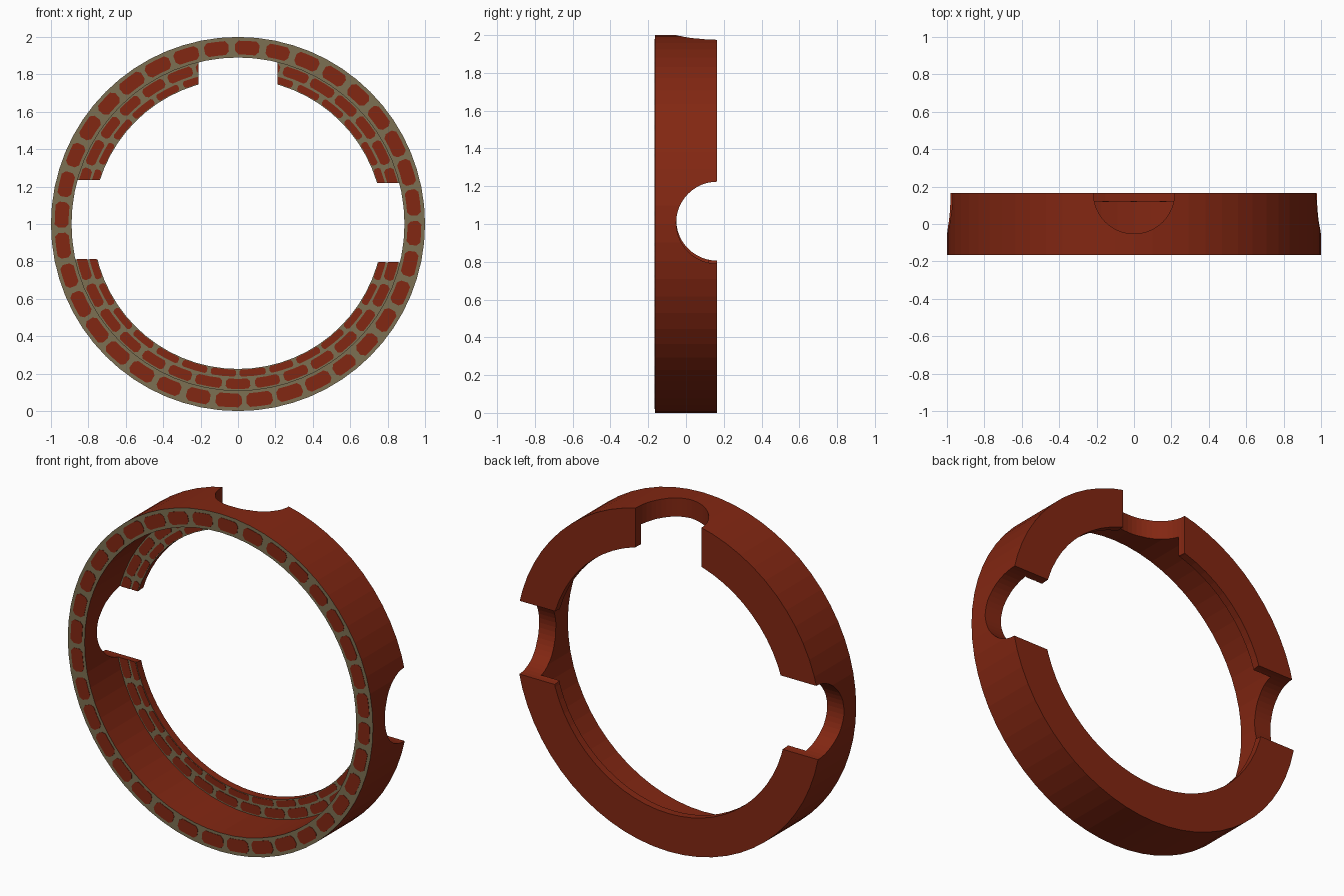
import bpy, bmesh, math, random
from mathutils import Matrix

if "Cube" in bpy.data.objects:
    bpy.data.objects.remove(bpy.data.objects["Cube"])

random.seed(4)
N = 64                     # sides of the ring
FRONT, BACK, LIP = -0.165, 0.165, 0.12
R_OUT, R_IN, R_LIP = 1.0, 0.89, 0.775


def material(name, rgb):
    m = bpy.data.materials.new(name)
    m.diffuse_color = (*rgb, 1)
    m.use_nodes = True
    m.node_tree.nodes["Principled BSDF"].inputs["Base Color"].default_value = m.diffuse_color
    return m


brick = material("brick red", (0.225, 0.020, 0.006))
mortar = material("mortar grey", (0.20, 0.16, 0.085))


def make(name, bm, mats):
    bmesh.ops.recalc_face_normals(bm, faces=bm.faces)
    me = bpy.data.meshes.new(name)
    bm.to_mesh(me)
    bm.free()
    for m in mats:
        me.materials.append(m)
    ob = bpy.data.objects.new(name, me)
    bpy.context.collection.objects.link(ob)
    return ob


def polar(r, a, y):
    return (r * math.sin(a), y, 1 + r * math.cos(a))


# Ring: stepped profile (radius, y) revolved about the y axis
profile = [(R_OUT, FRONT), (R_OUT, BACK), (R_LIP, BACK),
           (R_LIP, LIP), (R_IN, LIP), (R_IN, FRONT)]
bm = bmesh.new()
loops = [[bm.verts.new(polar(r, 2 * math.pi * i / N, y)) for r, y in profile]
         for i in range(N)]
for i in range(N):
    a, b = loops[i], loops[(i + 1) % N]
    for j in range(6):
        k = (j + 1) % 6
        bm.faces.new((a[j], a[k], b[k], b[j]))
bmesh.ops.recalc_face_normals(bm, faces=bm.faces)
for f in bm.faces:                       # front-facing faces show mortar
    f.normal_update()
    f.material_index = 1 if f.normal.y < -0.9 else 0
ring = make("ring", bm, [brick, mortar])


# Brick plates: rounded blocks following the arc
def brick_row(bm, r0, r1, y, count, fill, phase):
    step = 2 * math.pi / count
    for i in range(count):
        mid = (i + phase) * step
        half = step * fill / 2 * random.uniform(0.92, 1.06)
        c = (r1 - r0) * 0.25             # corner cut
        ca = c / r1
        pts = [(r0, mid - half + ca), (r0, mid), (r0, mid + half - ca),
               (r0 + c, mid + half), (r1 - c, mid + half),
               (r1, mid + half - ca), (r1, mid), (r1, mid - half + ca),
               (r1 - c, mid - half), (r0 + c, mid - half)]
        top = [bm.verts.new(polar(r, a, y - 0.002)) for r, a in pts]
        low = [bm.verts.new(polar(r, a, y + 0.002)) for r, a in pts]
        bm.faces.new(top)
        bm.faces.new(low[::-1])
        for k in range(10):
            n = (k + 1) % 10
            bm.faces.new((top[k], low[k], low[n], top[n]))


bm = bmesh.new()
brick_row(bm, 0.906, 0.98, FRONT, 36, 0.82, 0.3)
make("front_bricks", bm, [brick])
bm = bmesh.new()
brick_row(bm, 0.828, 0.882, LIP, 34, 0.85, 0.0)
brick_row(bm, 0.779, 0.816, LIP, 32, 0.85, 0.5)
lip_bricks = make("lip_bricks", bm, [brick])


# Round notches in the back edge: right, left and top
def cutter(name, loc, axis):
    bm = bmesh.new()
    bmesh.ops.create_cone(bm, cap_ends=True, segments=48, radius1=0.217,
                          radius2=0.217, depth=0.8)
    rot = Matrix.Rotation(math.pi / 2, 4, 'Y') if axis == 'X' else Matrix()
    bm.transform(Matrix.Translation(loc) @ rot)
    ob = make(name, bm, [brick])
    ob.hide_render = True
    return ob


cutters = [cutter("right_notch_cutter", (0.9, BACK, 1.007), 'X'),
           cutter("left_notch_cutter", (-0.9, BACK, 1.023), 'X'),
           cutter("top_notch_cutter", (0, BACK, 1.9), 'Z')]
for ob in (ring, lip_bricks):
    bpy.context.view_layer.objects.active = ob
    for c in cutters:
        mod = ob.modifiers.new("notch", 'BOOLEAN')
        mod.operation = 'DIFFERENCE'
        mod.solver = 'EXACT'
        mod.object = c
        bpy.ops.object.modifier_apply(modifier=mod.name)
for c in cutters:
    bpy.data.objects.remove(c)
